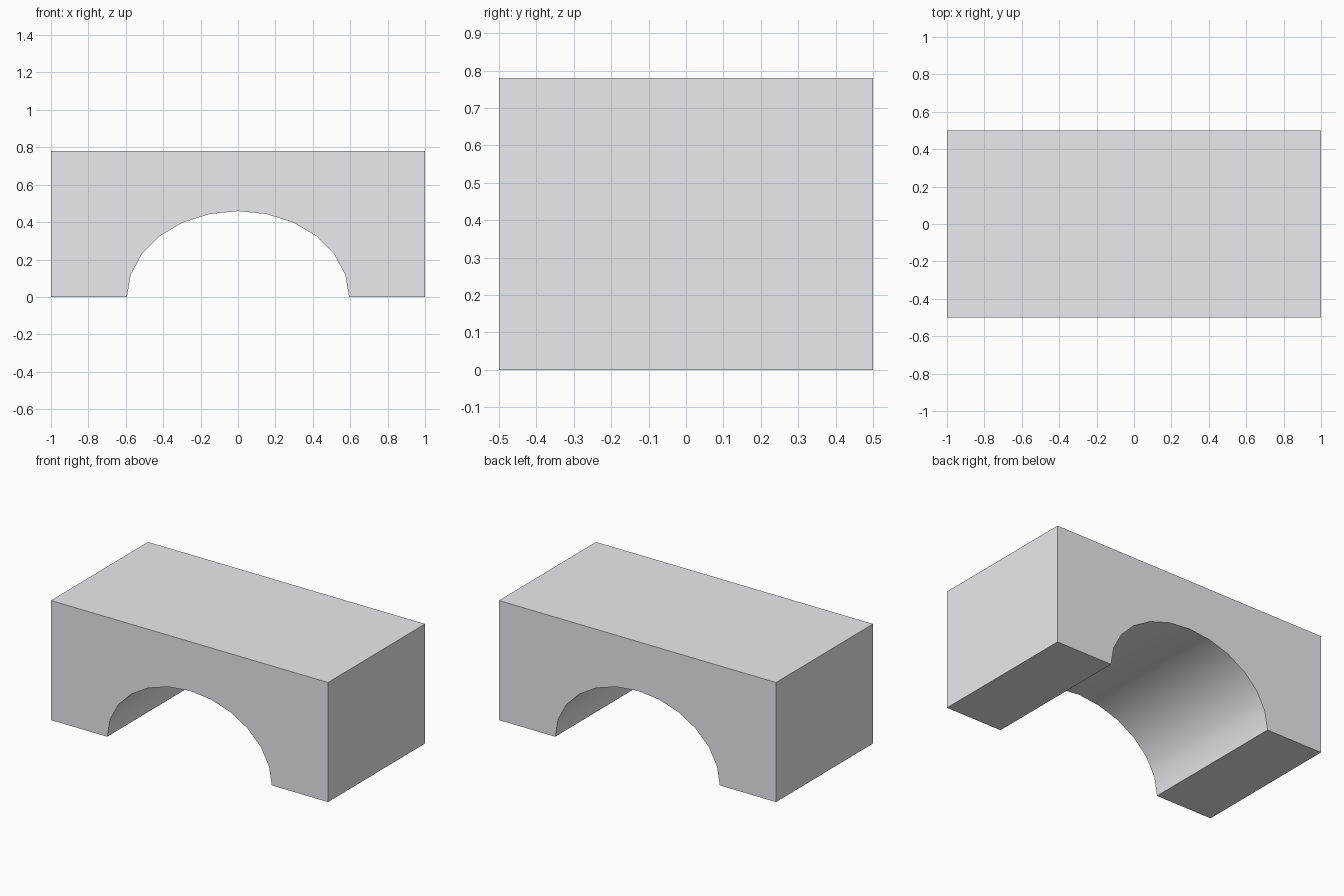
import bpy, bmesh
from math import cos, sin, pi, radians

if "Cube" in bpy.data.objects:
    bpy.data.objects.remove(bpy.data.objects["Cube"])

HALF_W, HALF_D, HEIGHT = 1.0, 0.5, 0.78
ARCH_RX, ARCH_RZ, SEGMENTS = 0.594, 0.459, 12

# Front profile: block outline with a half-ellipse opening
arch = [(ARCH_RX * cos(pi * i / SEGMENTS), ARCH_RZ * sin(pi * i / SEGMENTS))
        for i in range(SEGMENTS + 1)]
profile = [(-HALF_W, 0), *reversed(arch), (HALF_W, 0),
           (HALF_W, HEIGHT), (-HALF_W, HEIGHT)]

# Extrude the profile through the depth
bm = bmesh.new()
face = bm.faces.new([bm.verts.new((x, -HALF_D, z)) for x, z in profile])
result = bmesh.ops.extrude_face_region(bm, geom=[face], use_keep_orig=True)
moved = [g for g in result["geom"] if isinstance(g, bmesh.types.BMVert)]
bmesh.ops.translate(bm, verts=moved, vec=(0, 2 * HALF_D, 0))
bmesh.ops.recalc_face_normals(bm, faces=bm.faces)

mesh = bpy.data.meshes.new("arch_block")
bm.to_mesh(mesh)
bm.free()
block = bpy.data.objects.new("arch_block", mesh)
bpy.context.collection.objects.link(block)

# Pale blue-grey paint
paint = bpy.data.materials.new("pale_blue_grey")
paint.diffuse_color = (0.82, 0.83, 0.87, 1)
paint.use_nodes = True
paint.node_tree.nodes["Principled BSDF"].inputs["Base Color"].default_value = paint.diffuse_color
mesh.materials.append(paint)

# Smooth arch underside, sharp block edges
bpy.context.view_layer.objects.active = block
block.select_set(True)
bpy.ops.object.shade_smooth_by_angle(angle=radians(30))
